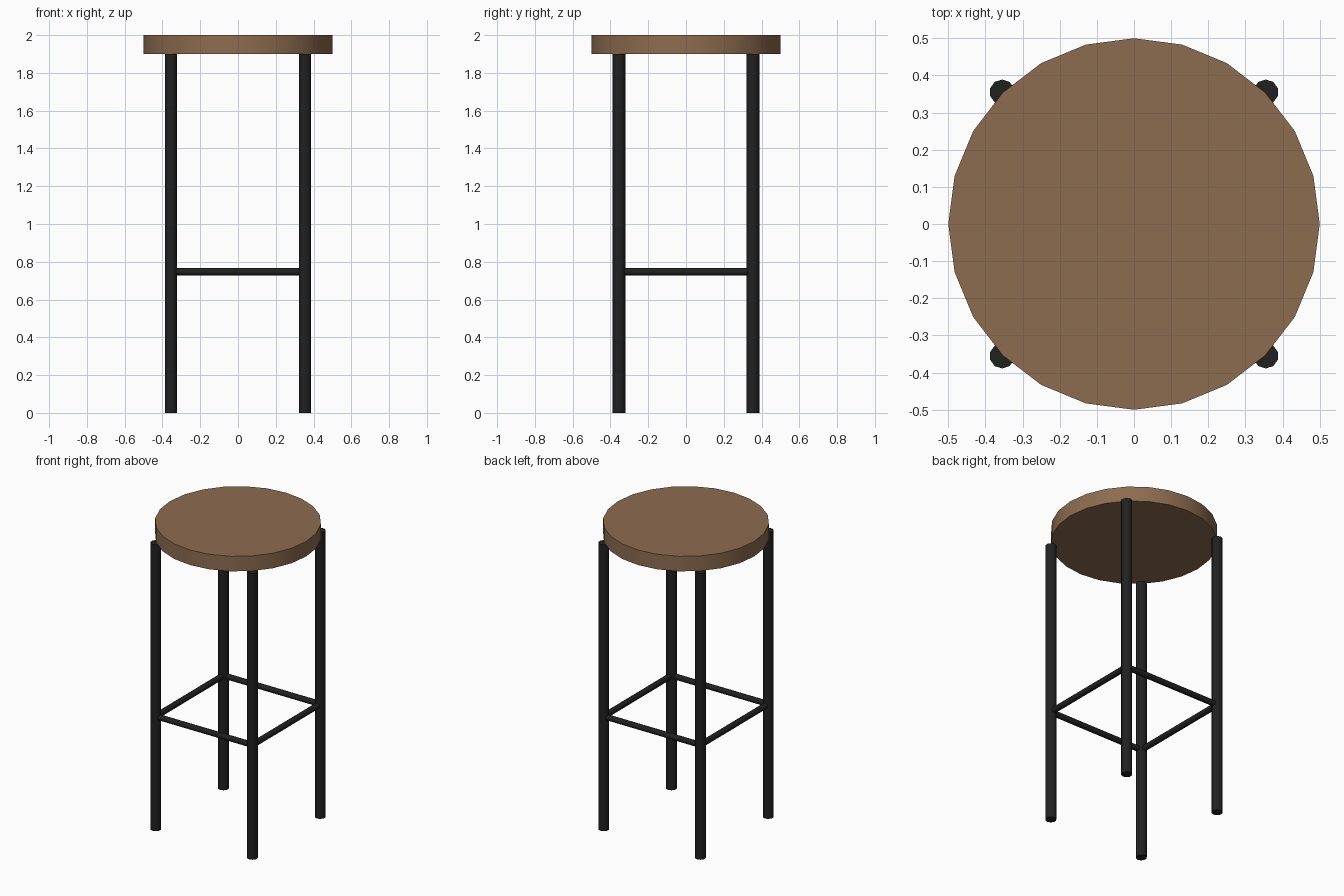
import bpy
from math import pi, radians

if "Cube" in bpy.data.objects:
    bpy.data.objects.remove(bpy.data.objects["Cube"])


def material(name, color):
    m = bpy.data.materials.new(name)
    m.diffuse_color = color
    m.use_nodes = True
    m.node_tree.nodes["Principled BSDF"].inputs["Base Color"].default_value = m.diffuse_color
    return m


wood = material("wood", (0.27, 0.15, 0.08, 1))
metal = material("black_metal", (0.015, 0.015, 0.015, 1))


def cylinder(name, sides, radius, depth, loc, mat, rot=(0, 0, 0)):
    bpy.ops.mesh.primitive_cylinder_add(vertices=sides, radius=radius, depth=depth,
                                        location=loc, rotation=rot)
    ob = bpy.context.object
    ob.name = name
    ob.data.materials.append(mat)
    bpy.ops.object.shade_smooth_by_angle(angle=radians(50))
    return ob


LEG = 0.355       # leg offset from the centre on both axes
RUNG_Z = 0.747

# Round seat
cylinder("seat", 24, 0.5, 0.1, (0, 0, 1.95), wood)

# Four straight legs
for y, fb in ((-LEG, "front"), (LEG, "back")):
    for x, lr in ((-LEG, "left"), (LEG, "right")):
        cylinder(f"{fb}_{lr}_leg", 10, 0.034, 1.9, (x, y, 0.95), metal)

# Square ring of foot rungs
for s, fb, lr in ((-1, "front", "left"), (1, "back", "right")):
    cylinder(f"{fb}_rung", 8, 0.019, 2 * LEG, (0, s * LEG, RUNG_Z), metal, (0, pi / 2, 0))
    cylinder(f"{lr}_rung", 8, 0.019, 2 * LEG, (s * LEG, 0, RUNG_Z), metal, (pi / 2, 0, 0))
